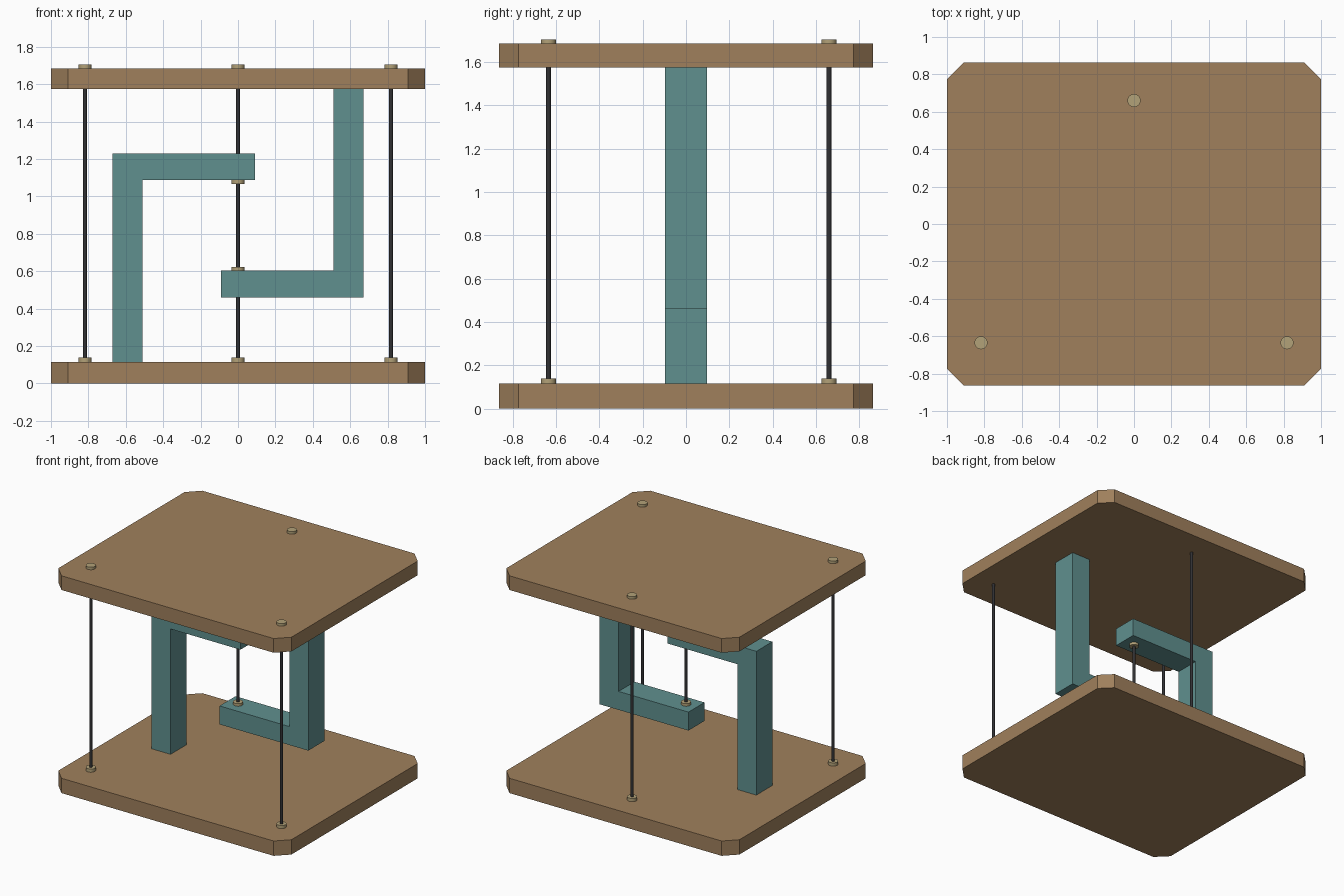
import bpy
import math
from mathutils import Matrix, Vector

cube = bpy.data.objects.get("Cube")
if cube:
    bpy.data.objects.remove(cube, do_unlink=True)


def material(name, rgb):
    m = bpy.data.materials.new(name)
    m.use_nodes = True
    m.diffuse_color = (*rgb, 1)
    m.node_tree.nodes["Principled BSDF"].inputs["Base Color"].default_value = (*rgb, 1)
    return m


wood = material("brown wood", (0.35, 0.216, 0.107))
teal = material("teal paint", (0.117, 0.28, 0.275))
brass = material("pale brass", (0.45, 0.36, 0.19))
black = material("black cord", (0.03, 0.03, 0.033))


def prism(name, outline, depth, matrix, mat):
    """Extrude a flat outline along its local z axis."""
    n = len(outline)
    verts = [matrix @ Vector((a, b, c)) for c in (0, depth) for a, b in outline]
    faces = [tuple(reversed(range(n))), tuple(range(n, 2 * n))]
    faces += [(i, (i + 1) % n, n + (i + 1) % n, n + i) for i in range(n)]
    mesh = bpy.data.meshes.new(name)
    mesh.from_pydata(verts, [], faces)
    mesh.materials.append(mat)
    obj = bpy.data.objects.new(name, mesh)
    bpy.context.collection.objects.link(obj)
    return obj


def rod(name, x, y, z0, z1, radius, mat, sides=24):
    bpy.ops.mesh.primitive_cylinder_add(vertices=sides, radius=radius, depth=z1 - z0,
                                        location=(x, y, (z0 + z1) / 2))
    obj = bpy.context.object
    obj.name = name
    obj.data.materials.append(mat)
    bpy.ops.object.shade_smooth_by_angle(angle=math.radians(40))


# Key levels
BASE_TOP, TOP_UNDER, TOP = 0.115, 1.575, 1.685
FERRULE = 0.025

# Base and top boards with clipped corners
W, D, C = 1.0, 0.863, 0.09
board = [(-W + C, -D), (W - C, -D), (W, -D + C), (W, D - C),
         (W - C, D), (-W + C, D), (-W, D - C), (-W, -D + C)]
prism("base_board", board, BASE_TOP, Matrix(), wood)
prism("top_board", board, TOP - TOP_UNDER, Matrix.Translation((0, 0, TOP_UNDER)), wood)

# Hooked arms: the upper one is the lower one turned half a turn
LOW, HIGH = BASE_TOP, 1.23
arm = [(-0.672, LOW), (-0.51, LOW), (-0.51, 1.087), (0.09, 1.087),
       (0.09, HIGH), (-0.672, HIGH)]
upright = Matrix.Translation((0, 0.098, 0)) @ Matrix.Rotation(math.pi / 2, 4, "X")
prism("lower_arm", arm, 0.196, upright, teal)
middle = Matrix.Translation((0, 0, BASE_TOP + TOP_UNDER))
turn = middle @ Matrix.Rotation(math.pi, 4, "Y")
prism("upper_arm", arm, 0.196, turn @ upright, teal)

# Outer cords with a ferrule on each board
for side, x, y in (("right", -0.818, -0.635), ("left", 0.818, -0.635), ("back", 0, 0.66)):
    rod(side + "_cord", x, y, BASE_TOP, TOP, 0.011, black, 16)
    rod(side + "_base_ferrule", x, y, BASE_TOP, BASE_TOP + FERRULE, 0.035, brass)
    rod(side + "_top_ferrule", x, y, TOP, TOP + 0.02, 0.035, brass)

# Central cord hanging between the arm tips
rod("centre_cord", 0, 0, 0.603, 1.087, 0.011, black, 16)
rod("centre_upper_ferrule", 0, 0, 1.087 - 0.02, 1.087, 0.035, brass)
rod("centre_lower_ferrule", 0, 0, 0.603, 0.603 + 0.02, 0.035, brass)
